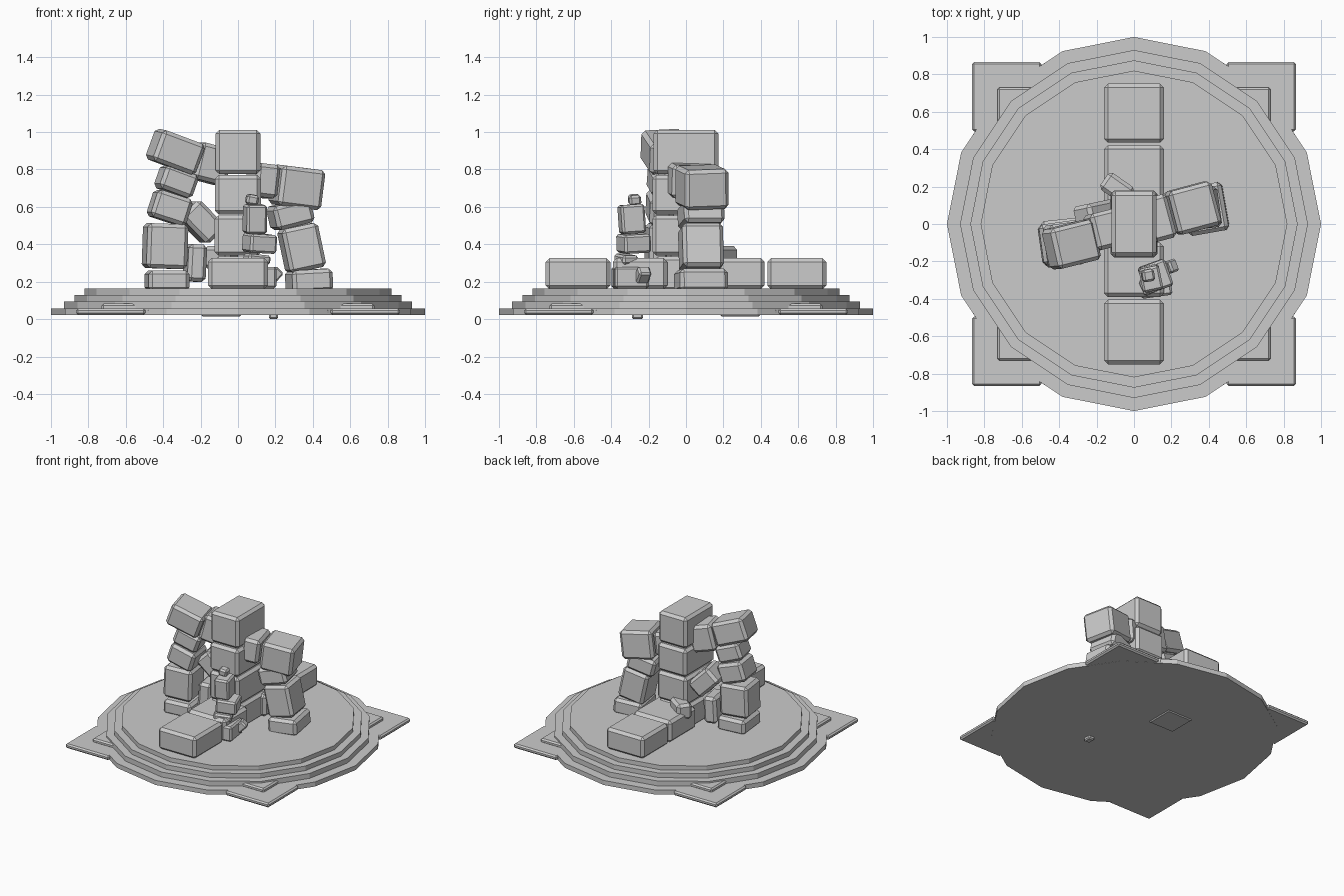
import bpy
from math import radians


def block(name, loc, size, rot=(0, 0, 0), bevel=0.02):
    """Chamfered stone block; rot in degrees."""
    bpy.ops.mesh.primitive_cube_add(size=1, location=loc, rotation=[radians(a) for a in rot])
    ob = bpy.context.object
    ob.name = name
    ob.scale = size
    bpy.ops.object.transform_apply(location=False, rotation=False, scale=True)
    m = ob.modifiers.new("chamfer", "BEVEL")
    m.width = min(bevel, min(size) * 0.3)
    m.segments = 1
    return ob


def disc(name, radius, z0, z1):
    bpy.ops.mesh.primitive_cylinder_add(vertices=16, radius=radius, depth=z1 - z0,
                                        location=(0, 0, (z0 + z1) / 2))
    bpy.context.object.name = name


# Stepped round plinth
for i, (r, z0, z1) in enumerate([(1.0, 0.022, 0.057), (0.93, 0.05, 0.095),
                                 (0.875, 0.09, 0.13), (0.82, 0.125, 0.163)]):
    disc(f"plinth_step_{i}", r, z0, z1)

# Paving slabs at the four corners, with smaller slabs on top
for sx in (-1, 1):
    for sy in (-1, 1):
        block("corner_slab", (sx * 0.68, sy * 0.68, 0.04), (0.37, 0.37, 0.034), bevel=0.03)
        block("side_slab_x", (sx * 0.36, sy * 0.675, 0.04), (0.26, 0.37, 0.034))
        block("side_slab_y", (sx * 0.675, sy * 0.36, 0.04), (0.37, 0.26, 0.034))
        block("upper_slab", (sx * 0.6, sy * 0.6, 0.065), (0.26, 0.26, 0.035), bevel=0.015)
block("underside_slab", (-0.09, 0.29, 0.05), (0.22, 0.22, 0.07), bevel=0.01)
block("underside_chip", (0.19, -0.26, 0.02), (0.05, 0.06, 0.04), bevel=0.008)

# Low wall running front to back
for i, (y0, y1) in enumerate([(-0.75, -0.405), (-0.39, -0.1), (0.1, 0.42), (0.435, 0.75)]):
    block(f"low_wall_{i}", (0, (y0 + y1) / 2, 0.243), (0.32, y1 - y0, 0.166))

# Central column
for i, (z0, z1, w, d) in enumerate([(0.15, 0.335, 0.25, 0.34), (0.34, 0.555, 0.25, 0.36),
                                    (0.56, 0.77, 0.245, 0.36), (0.775, 1.012, 0.24, 0.345)]):
    block(f"column_block_{i}", (0, 0, (z0 + z1) / 2), (w, d, z1 - z0))

# Left crumbling pillar
for i, (loc, size, rot) in enumerate([
        ((-0.38, -0.1, 0.205), (0.22, 0.25, 0.11), (0, 0, 6)),
        ((-0.39, -0.1, 0.39), (0.22, 0.22, 0.24), (0, 2, 8)),
        ((-0.365, -0.1, 0.595), (0.20, 0.21, 0.15), (0, 18, 8)),
        ((-0.33, -0.1, 0.735), (0.19, 0.19, 0.13), (0, 20, 12)),
        ((-0.335, -0.11, 0.895), (0.25, 0.22, 0.175), (3, 20, 14))]):
    block(f"left_pillar_block_{i}", loc, size, rot)
block("left_arch_block", (-0.15, -0.03, 0.83), (0.18, 0.2, 0.2), (0, 14, 14))

# Right crumbling pillar
for i, (loc, size, rot) in enumerate([
        ((0.38, 0.08, 0.205), (0.22, 0.26, 0.12), (0, -3, 10)),
        ((0.34, 0.08, 0.38), (0.20, 0.22, 0.24), (0, -12, 8)),
        ((0.28, 0.08, 0.56), (0.21, 0.22, 0.13), (0, -14, 12)),
        ((0.315, 0.085, 0.705), (0.24, 0.24, 0.215), (2, 7, 15))]):
    block(f"right_pillar_block_{i}", loc, size, rot)
block("right_arch_block", (0.13, 0.03, 0.74), (0.13, 0.24, 0.18), (0, 7, 15))

# Fallen blocks between the pillars
block("leaning_block", (-0.2, 0.02, 0.52), (0.21, 0.19, 0.14), (0, 45, 12))
block("fallen_block_left", (-0.23, -0.02, 0.3), (0.1, 0.18, 0.2), (0, 3, 10))
block("fallen_block_back", (-0.09, 0.19, 0.33), (0.17, 0.11, 0.12), (0, 0, -35))
block("rubble_chip", (0.19, -0.23, 0.235), (0.06, 0.07, 0.08), (0, 45, 20), 0.01)

# Small front stack of stones
for i, (loc, size, rot) in enumerate([
        ((0.11, -0.3, 0.222), (0.17, 0.18, 0.115), (0, 0, 8)),
        ((0.1, -0.32, 0.32), (0.13, 0.09, 0.05), (0, 5, 25)),
        ((0.115, -0.28, 0.405), (0.15, 0.15, 0.1), (3, 3, 20)),
        ((0.09, -0.29, 0.535), (0.11, 0.13, 0.155), (4, 0, 12)),
        ((0.075, -0.275, 0.638), (0.065, 0.065, 0.055), (5, 10, 10))]):
    block(f"small_stack_stone_{i}", loc, size, rot, 0.012)
